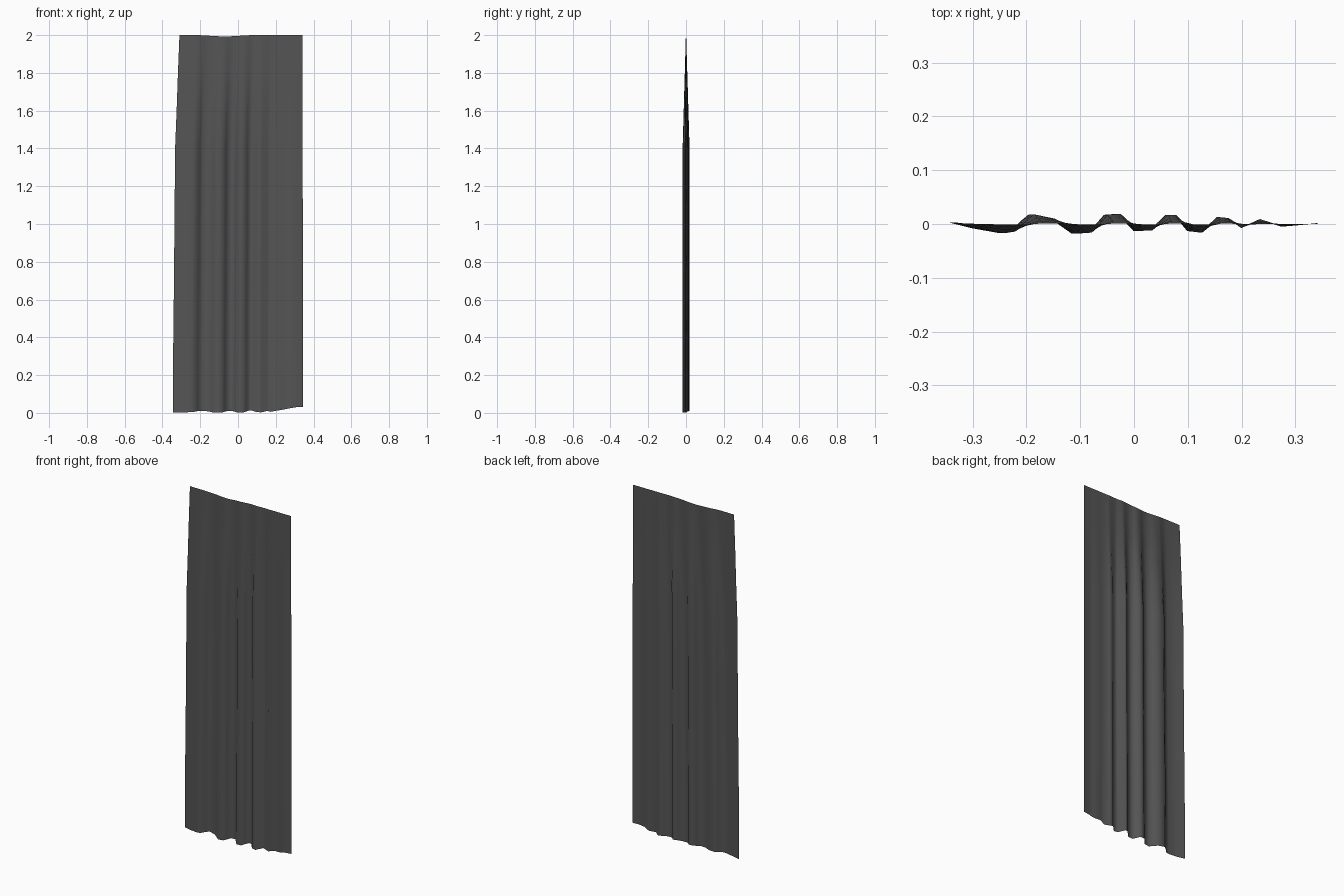
import bpy, bmesh

# Fold cross-section at the hem: (x, y, z of the hem)
FOLDS = [
    (-0.345, 0.003, 0.002), (-0.30, -0.008, 0.002), (-0.25, -0.017, 0.004),
    (-0.23, -0.014, 0.006), (-0.212, 0.004, 0.010), (-0.195, 0.018, 0.011),
    (-0.155, 0.010, 0.008), (-0.135, -0.004, 0.003), (-0.115, -0.018, 0.001),
    (-0.085, -0.016, 0.002), (-0.07, 0.0, 0.006), (-0.055, 0.017, 0.010),
    (-0.03, 0.019, 0.010), (-0.015, 0.003, 0.006), (0.0, -0.013, 0.001),
    (0.03, -0.012, 0.002), (0.045, 0.003, 0.008), (0.06, 0.017, 0.012),
    (0.075, 0.017, 0.012), (0.10, -0.013, 0.004), (0.125, -0.016, 0.003),
    (0.155, 0.013, 0.010), (0.175, 0.011, 0.006), (0.20, -0.007, 0.011),
    (0.235, 0.009, 0.016), (0.275, -0.005, 0.024), (0.31, -0.002, 0.030),
    (0.345, 0.002, 0.031),
]
# Rows going up: (height, left edge x, right edge x, fold depth)
ROWS = [
    (0.0, -0.345, 0.343, 1.0), (0.35, -0.343, 0.343, 1.0),
    (0.7, -0.339, 0.343, 1.0), (1.05, -0.336, 0.343, 1.0),
    (1.4, -0.333, 0.342, 1.0), (1.6, -0.325, 0.341, 0.68),
    (1.8, -0.318, 0.341, 0.36), (2.0, -0.310, 0.341, 0.05),
]

# Hanging cloth sheet, lofted row by row
bm = bmesh.new()
grid = []
for z, left, right, depth in ROWS:
    row = []
    for x, y, hem in FOLDS:
        t = (x + 0.345) / 0.69
        px = left + t * (right - left)
        sag = 0.008 * max(0, 1 - abs(px + 0.07) / 0.14) if z == 2.0 else 0
        pz = z + hem * (1 - z / 2) - sag
        row.append(bm.verts.new((px, y * depth, pz)))
    grid.append(row)
for low, high in zip(grid, grid[1:]):
    for i in range(len(FOLDS) - 1):
        bm.faces.new((low[i], low[i + 1], high[i + 1], high[i]))

mesh = bpy.data.meshes.new("curtain")
bm.to_mesh(mesh)
bm.free()
mesh.shade_smooth()
curtain = bpy.data.objects.new("curtain", mesh)
bpy.context.collection.objects.link(curtain)

# Dark grey fabric
fabric = bpy.data.materials.new("dark_fabric")
fabric.diffuse_color = (0.09, 0.09, 0.09, 1)
mesh.materials.append(fabric)
